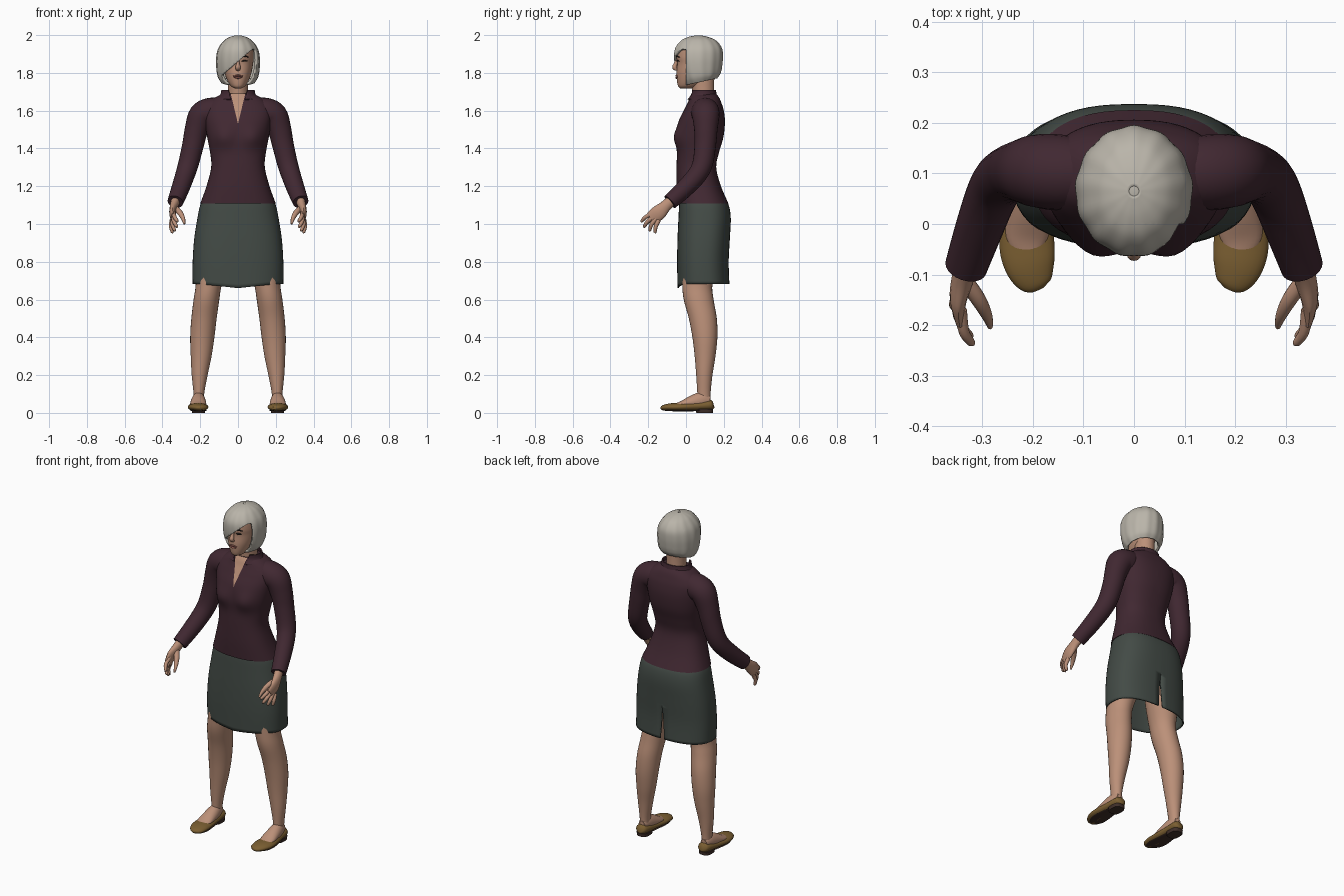
import bpy, bmesh, math
from mathutils import Vector

cube = bpy.data.objects.get("Cube")
if cube:
    bpy.data.objects.remove(cube, do_unlink=True)


def material(name, rgb):
    mat = bpy.data.materials.new(name)
    mat.use_nodes = True
    mat.diffuse_color = (*rgb, 1)
    mat.node_tree.nodes["Principled BSDF"].inputs["Base Color"].default_value = (*rgb, 1)
    return mat


SKIN = material("warm skin", (.50, .28, .19))
BLOUSE = material("dark plum", (.052, .021, .031))
SKIRT = material("slate green", (.056, .070, .061))
HAIR = material("silver", (.49, .46, .40))
SHOE = material("tan leather", (.20, .115, .032))
SOLE = material("dark brown", (.05, .028, .022))
LIPS = material("muted rose", (.27, .10, .08))
EYE = material("near black", (.025, .018, .015))
parts = []


def smooth_rows(rows, steps):
    """Catmull-Rom interpolation through rows of numbers."""
    out = []
    last = len(rows) - 1
    for i in range(last):
        quad = [rows[max(0, i - 1)], rows[i], rows[i + 1], rows[min(last, i + 2)]]
        for s in range(steps):
            t = s / steps
            out.append([b + (c - a) * t / 2 + (a - 2.5 * b + 2 * c - d / 2) * t * t
                        + (1.5 * (b - c) + (d - a) / 2) * t ** 3 for a, b, c, d in zip(*quad)])
    return out + [list(rows[-1])]


def skin_rings(name, rings, mats, caps=True, edit=None, thick=0):
    """Join rings of points into one surface, with optional edit and thickness."""
    bm = bmesh.new()
    loops = [[bm.verts.new(p) for p in ring] for ring in rings]
    for low, high in zip(loops, loops[1:]):
        for i in range(len(low)):
            j = (i + 1) % len(low)
            bm.faces.new((low[i], low[j], high[j], high[i]))
    if caps:
        bm.faces.new(loops[0])
        bm.faces.new(loops[-1])
    bmesh.ops.recalc_face_normals(bm, faces=bm.faces[:])
    if edit:
        edit(bm)
    mesh = bpy.data.meshes.new(name)
    bm.to_mesh(mesh)
    bm.free()
    for mat in mats:
        mesh.materials.append(mat)
    obj = bpy.data.objects.new(name, mesh)
    bpy.context.collection.objects.link(obj)
    if thick:
        shell = obj.modifiers.new("thickness", "SOLIDIFY")
        shell.thickness = thick
        shell.offset = -1
    parts.append(obj)
    return obj


def stack(name, rows, mats, side=1, power=2, seg=40, steps=5, ripple=0, **kw):
    """Upright loft: each row is height, centre x, front y, back y, half width."""
    rings = []
    for z, cx, front, back, half in smooth_rows(rows, steps):
        ring = []
        for k in range(seg):
            a = math.tau * k / seg
            c, s = math.cos(a), math.sin(a)
            grow = 1 + ripple * math.sin(13 * a)
            x = math.copysign(abs(c) ** (2 / power), c) * half * grow
            y = math.copysign(abs(s) ** (2 / power), s) * (back - front) / 2 * grow
            ring.append(Vector((side * (cx + x), (front + back) / 2 + y, z)))
        rings.append(ring)
    return skin_rings(name, rings, mats, **kw)


def tube(name, rows, mat, side=1, ref=(0, 1, 0), seg=16, steps=5):
    """Loft along a path: each row is x, y, z and one or two radii."""
    rows = smooth_rows([r if len(r) == 5 else (*r, r[3]) for r in rows], steps)
    pts = [Vector(r[:3]) for r in rows]
    rings = []
    for i, row in enumerate(rows):
        t = (pts[min(i + 1, len(pts) - 1)] - pts[max(i - 1, 0)]).normalized()
        u = t.cross(Vector(ref)).normalized()
        v = u.cross(t)
        ring = []
        for k in range(seg):
            a = math.tau * k / seg
            p = pts[i] + u * math.cos(a) * row[3] + v * math.sin(a) * row[4]
            ring.append(Vector((side * p.x, p.y, p.z)))
        rings.append(ring)
    return skin_rings(name, rings, [mat])


def slice_mesh(bm, point, normal):
    bmesh.ops.bisect_plane(bm, geom=bm.verts[:] + bm.edges[:] + bm.faces[:],
                           plane_co=point, plane_no=normal)


def wedge(bm, apex, slope, facing):
    """Slice a V about x = 0 on the front or back and return its faces."""
    for s in (1, -1):
        slice_mesh(bm, (0, 0, apex), (s, 0, -slope))
    found = []
    for f in bm.faces:
        c = f.calc_center_median()
        if (c.y - .08) * facing > 0 and abs(c.x) < (c.z - apex) * slope:
            found.append(f)
    return found


# Blouse body with bust and an open neck
def shape_blouse(bm):
    for v in bm.verts:
        if v.co.y < .03:
            d = (abs(v.co.x) - .08) ** 2 + (v.co.z - 1.46) ** 2
            v.co.y -= .022 * math.exp(-d / .003)
    for f in wedge(bm, 1.53, .24, -1):
        f.material_index = 1


stack("blouse", [(1.108, 0, -.045, .225, .2), (1.2, 0, -.05, .185, .167), (1.3, 0, -.05, .16, .142),
                 (1.38, 0, -.048, .175, .148), (1.46, 0, -.05, .198, .163), (1.54, 0, -.04, .206, .175),
                 (1.6, 0, -.012, .2, .178), (1.64, 0, .008, .188, .158), (1.67, 0, .02, .175, .12),
                 (1.69, 0, .032, .158, .08)], [BLOUSE, SKIN], power=2.4, seg=56, edit=shape_blouse)


def open_collar(bm):
    bmesh.ops.delete(bm, geom=wedge(bm, 1.53, .29, -1), context="FACES")


stack("collar", [(1.66, 0, .004, .172, .115), (1.685, 0, .018, .163, .094), (1.71, 0, .02, .158, .088)],
      [BLOUSE], caps=False, edit=open_collar, thick=.008)


# Skirt with a back slit and a dipped front hem
def shape_skirt(bm):
    for v in bm.verts:
        if v.co.y < .05 and v.co.z < .75:
            v.co.z -= .022 * max(0, 1 - abs(v.co.x) / .2) * (.75 - v.co.z) / .07
    bmesh.ops.delete(bm, geom=wedge(bm, .88, -.07, 1), context="FACES")


def wedge_down(bm):
    for v in bm.verts:
        if v.co.y < .05 and v.co.z < .75:
            v.co.z -= .022 * max(0, 1 - abs(v.co.x) / .2) * (.75 - v.co.z) / .07
    bmesh.ops.delete(bm, geom=wedge(bm, .88, -.07, 1), context="FACES")


stack("skirt", [(.682, 0, -.045, .23, .24), (.8, 0, -.047, .226, .24), (.92, 0, -.045, .232, .232),
                (1.03, 0, -.04, .237, .215), (1.1, 0, -.036, .226, .2), (1.14, 0, -.03, .2, .18)],
      [SKIRT], power=2.5, seg=56, caps=False, edit=shape_skirt, thick=.008)

# Neck, head and face
stack("neck", [(1.6, 0, .03, .16, .065), (1.68, 0, .035, .15, .054), (1.8, 0, .02, .15, .052)], [SKIN])
stack("head", [(1.718, 0, -.03, .03, .018), (1.73, 0, -.042, .07, .038), (1.76, 0, -.048, .12, .057),
               (1.8, 0, -.05, .15, .071), (1.85, 0, -.046, .17, .08), (1.89, 0, -.05, .175, .083),
               (1.94, 0, -.035, .16, .075), (1.97, 0, .03, .11, .03)], [SKIN], power=2.2)
tube("nose", [(0, -.044, 1.88, .008), (0, -.054, 1.85, .009), (0, -.06, 1.83, .014, .013),
              (0, -.05, 1.815, .011, .007)], SKIN)
X_AXIS = (0, 0, 1)
tube("upper_lip", [(-.025, -.044, 1.782, .003), (0, -.05, 1.786, .007, .005), (.025, -.044, 1.782, .003)],
     LIPS, ref=X_AXIS)
tube("lower_lip", [(-.022, -.044, 1.778, .003), (0, -.049, 1.774, .007, .006), (.022, -.044, 1.778, .003)],
     LIPS, ref=X_AXIS)


# Bobbed hair, parted to one side with a sweeping fringe
def cut_fringe(bm):
    for v in bm.verts:
        drop = min(1, max(0, (1.82 - v.co.z) / .085))
        v.co.z += .22 * max(0, v.co.y) * drop
    slice_mesh(bm, (0, 0, 0), (0, 1, 0))
    slice_mesh(bm, (0, 0, 1.86), (-.85, 0, 1))
    slice_mesh(bm, (0, 0, 1.925), (0, 0, 1))
    slice_mesh(bm, (-.085, 0, 0), (1, 0, 0))
    gone = []
    for f in bm.faces:
        c = f.calc_center_median()
        if c.y < 0 and c.x > -.085 and c.z < min(1.925, 1.86 + .85 * c.x):
            gone.append(f)
    bmesh.ops.delete(bm, geom=gone, context="FACES")


stack("hair", [(1.735, 0, -.01, .165, .092), (1.77, 0, -.035, .18, .107), (1.82, 0, -.055, .188, .114),
               (1.88, 0, -.064, .194, .115), (1.93, 0, -.058, .189, .104), (1.97, 0, -.028, .16, .075),
               (1.99, 0, .012, .118, .044), (1.999, 0, .055, .075, .01)], [HAIR], seg=80, ripple=.012,
      caps=False, edit=cut_fringe, thick=.012)
stack("hair_crown", [(1.94, 0, -.03, .16, .08), (1.98, 0, .01, .12, .045), (1.998, 0, .05, .08, .012)], [HAIR])

# Paired parts
for side, tag in ((1, "left_"), (-1, "right_")):
    tube(tag + "eye", [(.02, -.043, 1.862, .002), (.034, -.045, 1.864, .006, .005), (.05, -.036, 1.862, .002)],
         EYE, side, X_AXIS)
    tube(tag + "brow", [(.016, -.05, 1.884, .002), (.035, -.048, 1.889, .004), (.058, -.034, 1.882, .002)],
         EYE, side, X_AXIS)
    tube(tag + "sleeve", [(.1, .1, 1.6, .07), (.15, .102, 1.592, .075), (.192, .105, 1.57, .072),
                          (.22, .105, 1.5, .062), (.238, .102, 1.42, .057), (.262, .088, 1.32, .054),
                          (.282, .055, 1.255, .051), (.308, -.015, 1.18, .047), (.332, -.085, 1.117, .042)],
         BLOUSE, side, seg=24)
    # Hand with spread fingers
    across = (1, 0, 0)
    tube(tag + "palm", [(.326, -.065, 1.135, .03, .024), (.338, -.105, 1.098, .03, .022),
                        (.347, -.145, 1.06, .04, .017), (.344, -.185, 1.03, .034, .01)], SKIN, side, across)
    tube(tag + "thumb", [(.335, -.11, 1.085, .016), (.308, -.148, 1.06, .015), (.291, -.18, 1.03, .011),
                         (.284, -.204, 1.0, .005)], SKIN, side, across)
    fingers = {"index_finger": ((.342, -.17, 1.06), (.32, -.24, 1.012)),
               "middle_finger": ((.344, -.17, 1.04), (.323, -.225, .982)),
               "ring_finger": ((.347, -.16, 1.028), (.335, -.195, .962)),
               "little_finger": ((.35, -.145, 1.02), (.348, -.165, .952))}
    for name, (base, tip) in fingers.items():
        a, b = Vector(base), Vector(tip)
        bend = a.lerp(b, .55) + Vector((.006, -.004, .004))
        tube(tag + name, [(*a, .012), (*bend, .0105), (*a.lerp(b, .92), .008), (*b, .003)], SKIN, side, across)

    # Leg and foot
    stack(tag + "leg", [(.04, .207, .06, .132, .027), (.1, .207, .06, .13, .028), (.2, .203, .054, .14, .042),
                        (.3, .195, .046, .156, .055), (.4, .189, .034, .166, .064), (.5, .18, .015, .163, .067),
                        (.6, .167, -.012, .146, .068), (.68, .155, -.02, .14, .069), (.8, .138, -.022, .17, .085),
                        (.95, .12, -.02, .19, .095)], [SKIN], side, seg=28)
    up = (0, 0, 1)
    tube(tag + "foot", [(.208, .125, .06, .022, .03), (.209, .085, .065, .034, .045), (.21, .03, .055, .041, .036),
                        (.211, -.025, .044, .042, .018), (.208, -.058, .04, .026, .01)], SKIN, side, up, 24)
    tube(tag + "shoe", [(.208, .146, .045, .014, .016), (.208, .13, .042, .034, .027), (.21, .06, .036, .043, .026),
                        (.212, -.03, .031, .054, .023), (.206, -.08, .03, .05, .021), (.195, -.117, .027, .034, .015),
                        (.19, -.13, .025, .014, .007)], SHOE, side, up, 24)
    tube(tag + "sole", [(.208, .138, .015, .025, .004), (.21, .06, .013, .036, .004), (.211, -.03, .012, .046, .004),
                        (.203, -.08, .013, .04, .004), (.194, -.115, .016, .02, .004)], SOLE, side, up)
    stack(tag + "heel", [(0, .209, .055, .142, .034), (.02, .209, .05, .144, .036)], [SOLE], side, power=3)

# Smooth shading with crisp borders
bpy.ops.object.select_all(action="DESELECT")
for obj in parts:
    obj.select_set(True)
bpy.context.view_layer.objects.active = parts[0]
bpy.ops.object.shade_smooth_by_angle(angle=math.radians(50))
